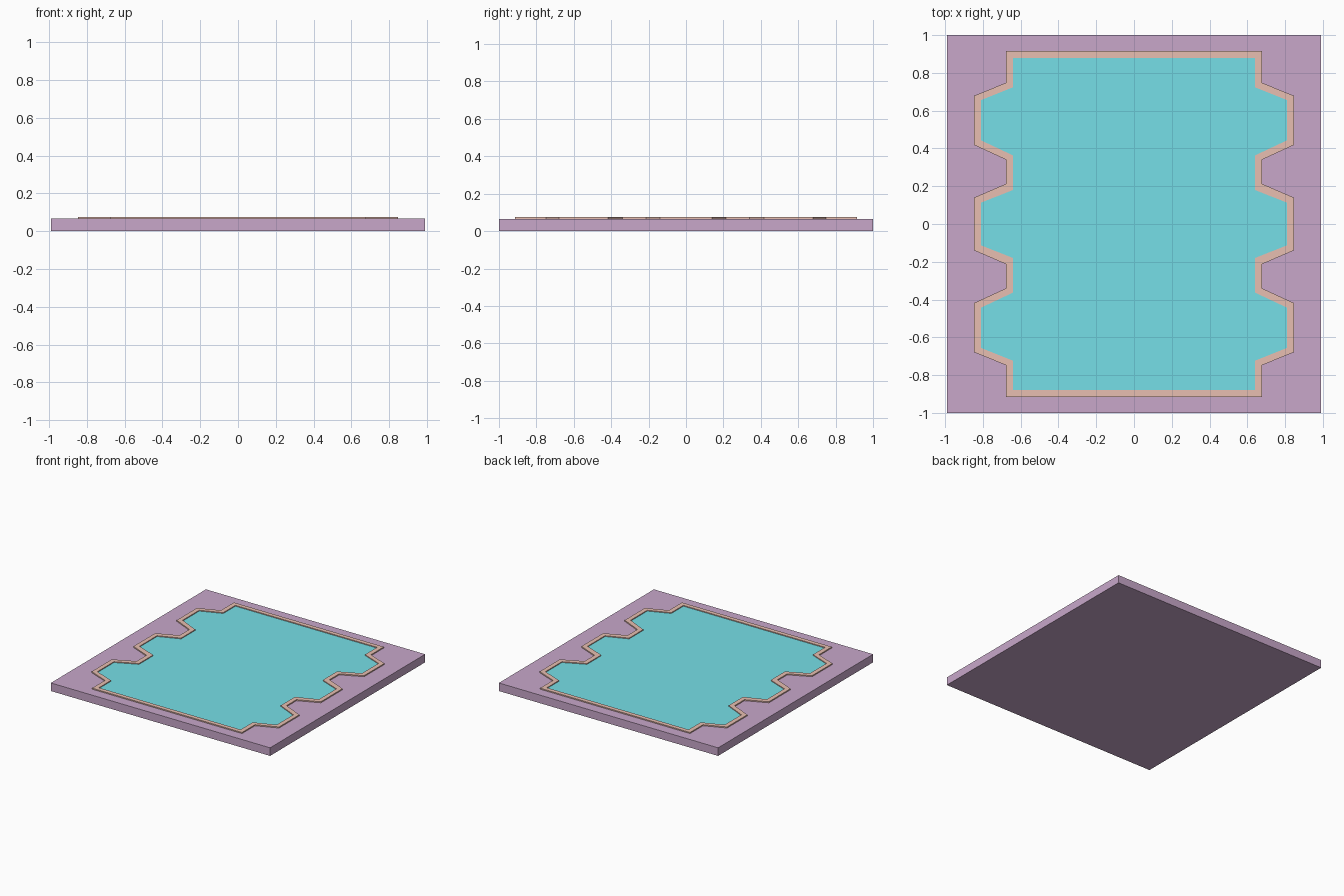
import bpy, bmesh

if "Cube" in bpy.data.objects:
    bpy.data.objects.remove(bpy.data.objects["Cube"])


def add_object(name, bm, color):
    bmesh.ops.recalc_face_normals(bm, faces=bm.faces[:])
    mesh = bpy.data.meshes.new(name)
    bm.to_mesh(mesh)
    bm.free()
    mat = bpy.data.materials.new(name + "_colour")
    mat.diffuse_color = (*color, 1)
    mat.use_nodes = True
    mat.node_tree.nodes["Principled BSDF"].inputs["Base Color"].default_value = mat.diffuse_color
    mesh.materials.append(mat)
    obj = bpy.data.objects.new(name, mesh)
    bpy.context.collection.objects.link(obj)
    return obj


def outline(quarter):
    """Mirror the upper right quarter (top to middle) into a closed loop."""
    right = quarter + [(x, -y) for x, y in reversed(quarter)]
    return right + [(-x, y) for x, y in reversed(right)]


inner = outline([(0.64, 0.88), (0.64, 0.724), (0.81, 0.656), (0.81, 0.443),
                 (0.64, 0.363), (0.64, 0.18), (0.81, 0.113)])
outer = outline([(0.677, 0.915), (0.677, 0.748), (0.846, 0.679), (0.846, 0.418),
                 (0.677, 0.34), (0.677, 0.213), (0.846, 0.14)])

SLAB_TOP, RIM_TOP, WATER = 0.066, 0.075, 0.068

# Paved slab
bm = bmesh.new()
bmesh.ops.create_cube(bm, size=1)
for v in bm.verts:
    v.co.x *= 1.98
    v.co.y *= 2.0
    v.co.z = (v.co.z + 0.5) * SLAB_TOP
add_object("deck_slab", bm, (0.58, 0.39, 0.59))

# Raised edging around the pool
bm = bmesh.new()
rings = [[bm.verts.new((x, y, z)) for x, y in pts]
         for pts, z in ((outer, SLAB_TOP), (outer, RIM_TOP),
                        (inner, RIM_TOP), (inner, SLAB_TOP))]
n = len(inner)
for a, b in zip(rings, rings[1:]):
    for i in range(n):
        j = (i + 1) % n
        bm.faces.new((a[i], a[j], b[j], b[i]))
# Outer wall winding is consistent, so recalculated normals face outwards
for i in range(n):
    j = (i + 1) % n
    bm.faces.new((rings[3][i], rings[3][j], rings[0][j], rings[0][i]))
add_object("pool_edging", bm, (0.81, 0.52, 0.44))

# Water surface inside the edging, a thin sheet resting on the slab
bm = bmesh.new()
face = bm.faces.new([bm.verts.new((x, y, WATER)) for x, y in inner])
face.normal_update()
if face.normal.z < 0:
    face.normal_flip()
mesh_obj = bpy.data.meshes.new("water")
bmesh.ops.triangulate(bm, faces=bm.faces[:])
bm.to_mesh(mesh_obj)
bm.free()
water_mat = bpy.data.materials.new("water_colour")
water_mat.diffuse_color = (0.18, 0.74, 0.80, 1)
water_mat.use_nodes = True
water_mat.node_tree.nodes["Principled BSDF"].inputs["Base Color"].default_value = water_mat.diffuse_color
mesh_obj.materials.append(water_mat)
bpy.context.collection.objects.link(bpy.data.objects.new("water", mesh_obj))
